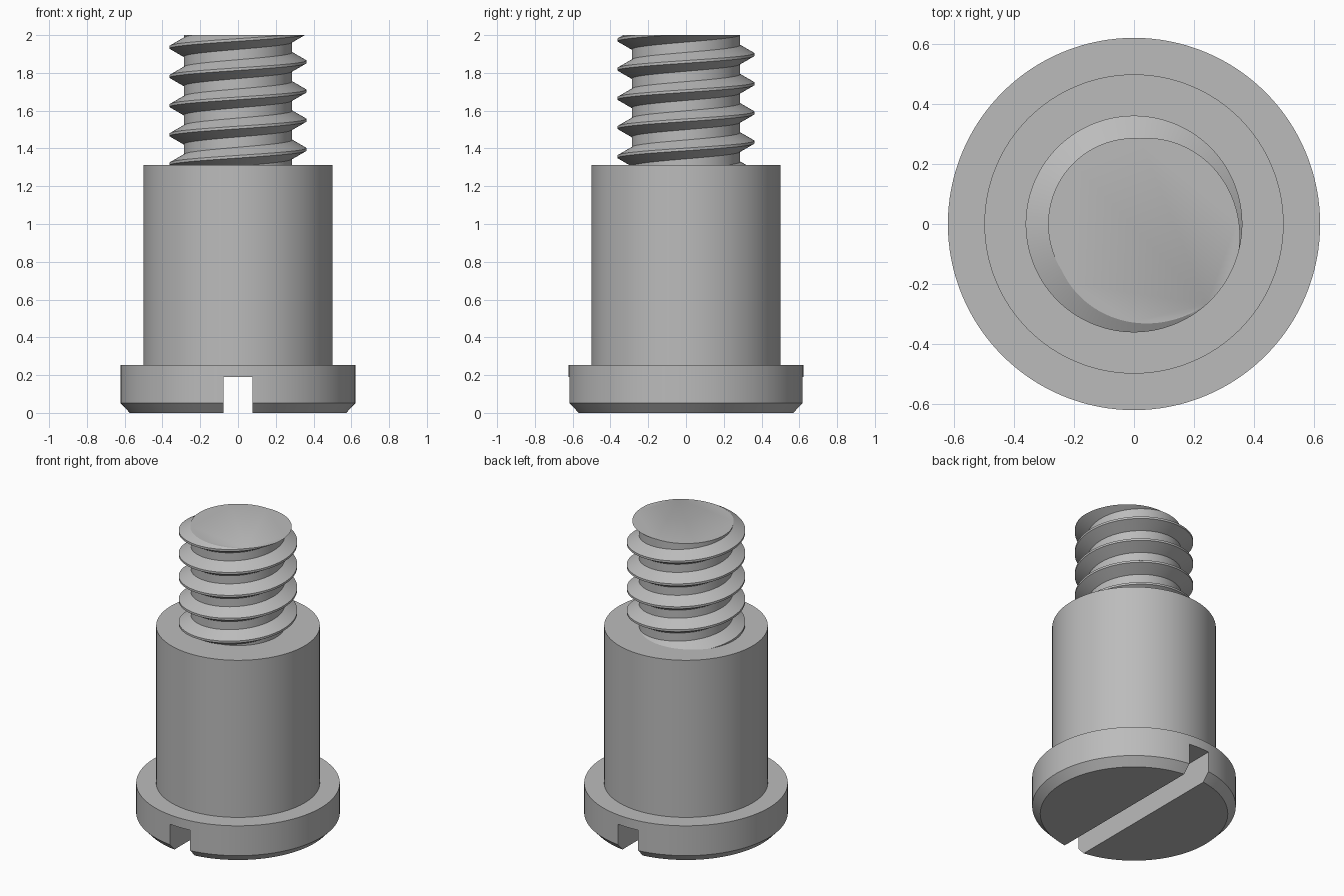
import bpy
import bmesh
from math import cos, sin, tau, radians
from mathutils import Vector

cube = bpy.data.objects.get("Cube")
if cube:
    bpy.data.objects.remove(cube, do_unlink=True)

SIDES = 128
HEAD_TOP, SHOULDER_TOP, TOP = 0.253, 1.312, 2.0

# Plain grey metal
steel = bpy.data.materials.new("grey steel")
steel.use_nodes = True
steel.diffuse_color = (0.5, 0.5, 0.5, 1)
steel.node_tree.nodes["Principled BSDF"].inputs["Base Color"].default_value = (0.5, 0.5, 0.5, 1)


def add_object(name, bm):
    bmesh.ops.recalc_face_normals(bm, faces=bm.faces)
    mesh = bpy.data.meshes.new(name)
    bm.to_mesh(mesh)
    bm.free()
    mesh.materials.append(steel)
    obj = bpy.data.objects.new(name, mesh)
    bpy.context.collection.objects.link(obj)
    return obj


def smooth(obj):
    bpy.ops.object.select_all(action='DESELECT')
    obj.select_set(True)
    bpy.context.view_layer.objects.active = obj
    bpy.ops.object.shade_smooth_by_angle(angle=radians(30))


def lathe(name, profile):
    """Turn (radius, z) points about z and cap both ends."""
    bm = bmesh.new()
    rings = [[bm.verts.new((r * cos(tau * i / SIDES), r * sin(tau * i / SIDES), z))
              for i in range(SIDES)] for r, z in profile]
    for low, high in zip(rings, rings[1:]):
        for i in range(SIDES):
            j = (i + 1) % SIDES
            bm.faces.new((low[i], low[j], high[j], high[i]))
    bm.faces.new(rings[0])
    bm.faces.new(rings[-1])
    return add_object(name, bm)


# Chamfered head with a straight slot along y
head = lathe("head", [(0.573, 0), (0.622, 0.052), (0.622, HEAD_TOP)])
bm = bmesh.new()
bmesh.ops.create_cube(bm, size=1)
bmesh.ops.scale(bm, vec=(0.152, 2, 0.38), verts=bm.verts)
cutter = add_object("slot_cutter", bm)
cutter.hide_render = True
cut = head.modifiers.new("slot", 'BOOLEAN')
cut.operation = 'DIFFERENCE'
cut.solver = 'EXACT'
cut.object = cutter
bpy.context.view_layer.objects.active = head
bpy.ops.object.modifier_apply(modifier=cut.name)
bpy.data.objects.remove(cutter, do_unlink=True)
smooth(head)

# Plain cylindrical shoulder
smooth(lathe("shoulder", [(0.5, HEAD_TOP - 0.01), (0.5, SHOULDER_TOP)]))

# Right-handed thread: sweep one tooth along a helix, then trim flat at both ends
PITCH, CREST_Z, TURNS = 0.1545, 1.395, 9
CREST, ROOT, FLAT, FLANK = 0.362, 0.287, 0.014, 0.043
half = FLAT / 2
tooth = [(CREST, -half), (CREST, half), (ROOT, half + FLANK),
         (ROOT, PITCH - half - FLANK), (CREST, PITCH - half)]
bm = bmesh.new()
steps = SIDES * TURNS
rows = []
for i in range(steps + 1):
    a = tau * i / SIDES
    z0 = CREST_Z + PITCH * (i / SIDES - 3)
    rows.append([bm.verts.new((r * cos(a), r * sin(a), z0 + z)) for r, z in tooth])
for a, b in zip(rows, rows[1:]):
    for k in range(len(tooth) - 1):
        bm.faces.new((a[k], b[k], b[k + 1], a[k + 1]))
bmesh.ops.remove_doubles(bm, verts=bm.verts, dist=0.0001)
for level, normal in ((SHOULDER_TOP - 0.01, -1), (TOP, 1)):
    result = bmesh.ops.bisect_plane(
        bm, geom=bm.verts[:] + bm.edges[:] + bm.faces[:],
        plane_co=Vector((0, 0, level)), plane_no=Vector((0, 0, normal)), clear_outer=True)
    rim = [e for e in result["geom_cut"] if isinstance(e, bmesh.types.BMEdge)]
    bmesh.ops.edgenet_fill(bm, edges=rim)
smooth(add_object("thread", bm))
